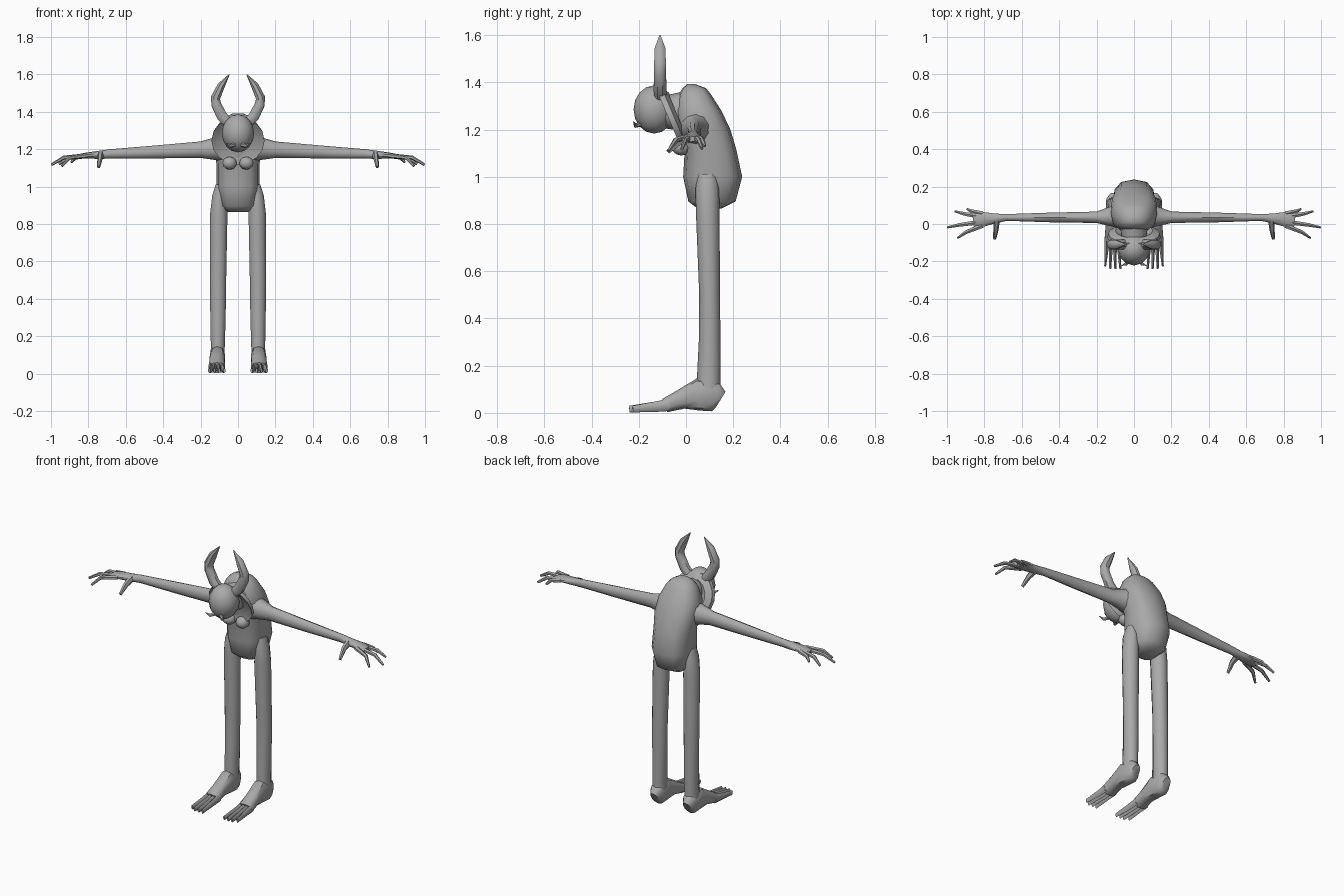
import bpy, bmesh, math
from mathutils import Vector

grey = bpy.data.materials.new("plain_grey")
grey.diffuse_color = (0.4, 0.4, 0.4, 1)


def finish(name, bm, mirror=False, angle=45):
    bmesh.ops.recalc_face_normals(bm, faces=bm.faces)
    me = bpy.data.meshes.new(name)
    bm.to_mesh(me)
    bm.free()
    me.materials.append(grey)
    ob = bpy.data.objects.new(name, me)
    bpy.context.collection.objects.link(ob)
    bpy.ops.object.select_all(action='DESELECT')
    ob.select_set(True)
    bpy.context.view_layer.objects.active = ob
    bpy.ops.object.shade_smooth_by_angle(angle=math.radians(angle))
    if mirror:
        ob.modifiers.new("mirror", 'MIRROR')
    return ob


def sweep(bm, rings, sides, ref, power=1.0):
    """Skin rings (x, y, z, side radius, ref radius) along their path."""
    ref = Vector(ref)
    pts = [Vector(r[:3]) for r in rings]
    loops = []
    for i, r in enumerate(rings):
        t = (pts[min(i + 1, len(pts) - 1)] - pts[max(i - 1, 0)]).normalized()
        u = t.cross(ref).normalized()
        v = u.cross(t).normalized()
        loop = []
        for k in range(sides):
            a = 2 * math.pi * (k + 0.5) / sides
            c, s = math.cos(a), math.sin(a)
            c = math.copysign(abs(c) ** power, c)
            s = math.copysign(abs(s) ** power, s)
            loop.append(bm.verts.new(pts[i] + u * c * r[3] + v * s * r[4]))
        loops.append(loop)
    for a, b in zip(loops, loops[1:]):
        for k in range(sides):
            n = (k + 1) % sides
            bm.faces.new((a[k], a[n], b[n], b[k]))
    bm.faces.new(loops[0])
    bm.faces.new(loops[-1])


def tube(name, rings, sides, ref, mirror=False, power=1.0):
    bm = bmesh.new()
    sweep(bm, rings, sides, ref, power)
    return finish(name, bm, mirror)


def ball(name, loc, size, mirror=False, seg=12, rows=8):
    bm = bmesh.new()
    bmesh.ops.create_uvsphere(bm, u_segments=seg, v_segments=rows, radius=1)
    for v in bm.verts:
        v.co = Vector(v.co[i] * size[i] + loc[i] for i in range(3))
    return finish(name, bm, mirror, 60)


# hunched torso: (z, front y, back y, half width), skinned as level rings
profile = [(0.865, 0.05, 0.15, 0.06), (0.895, 0.01, 0.21, 0.095),
           (1.0, -0.012, 0.238, 0.115), (1.12, -0.005, 0.212, 0.115),
           (1.2, -0.035, 0.188, 0.128), (1.28, -0.045, 0.15, 0.122),
           (1.35, -0.03, 0.105, 0.09), (1.375, -0.015, 0.085, 0.065),
           (1.392, 0.005, 0.04, 0.025)]
bm = bmesh.new()
loops = []
for z, f, b, w in profile:
    loop = []
    for k in range(12):
        a = 2 * math.pi * k / 12
        c, s = math.cos(a), math.sin(a)
        x = math.copysign(abs(c) ** 0.75, c) * w
        y = math.copysign(abs(s) ** 0.8, s) * (b - f) / 2
        loop.append(bm.verts.new((x, (f + b) / 2 + y, z)))
    loops.append(loop)
for a, b in zip(loops, loops[1:]):
    for k in range(12):
        n = (k + 1) % 12
        bm.faces.new((a[k], a[n], b[n], b[k]))
bm.faces.new(loops[0])
bm.faces.new(loops[-1])
finish("torso", bm, angle=50)

# chest bumps
ball("chest", (0.045, -0.02, 1.125), (0.04, 0.04, 0.035), True, 10, 6)

# legs
tube("leg", [(0.095, 0.09, 1.01, 0.025, 0.04), (0.1, 0.09, 0.95, 0.04, 0.05),
             (0.103, 0.092, 0.85, 0.049, 0.05), (0.107, 0.1, 0.5, 0.046, 0.044),
             (0.107, 0.1, 0.3, 0.043, 0.046), (0.108, 0.096, 0.14, 0.039, 0.05),
             (0.11, 0.096, 0.06, 0.041, 0.05)], 10, (0, 1, 0), True)

# feet with four toes
bm = bmesh.new()
sweep(bm, [(0.11, 0.146, 0.055, 0.025, 0.04), (0.11, 0.125, 0.068, 0.041, 0.063),
           (0.11, 0.05, 0.078, 0.042, 0.068), (0.112, -0.02, 0.058, 0.042, 0.042),
           (0.113, -0.09, 0.031, 0.046, 0.03)], 10, (0, 0, 1), 0.8)
for i in range(4):
    x0, x1 = 0.08 + 0.022 * i, 0.073 + 0.027 * i
    tip = -0.24 if i < 3 else -0.225
    sweep(bm, [(x0, -0.07, 0.034, 0.013, 0.026), (x0, -0.13, 0.026, 0.012, 0.022),
               (x1, tip, 0.016, 0.006, 0.014)], 6, (0, 0, 1))
finish("foot", bm, True)

# arms with palm, fingers and thumb
bm = bmesh.new()
sweep(bm, [(0.07, 0.045, 1.205, 0.075, 0.075), (0.125, 0.04, 1.202, 0.055, 0.06),
           (0.2, 0.036, 1.197, 0.032, 0.044), (0.45, 0.035, 1.185, 0.027, 0.034),
           (0.68, 0.035, 1.175, 0.019, 0.025), (0.74, 0.03, 1.17, 0.027, 0.022),
           (0.81, 0.025, 1.166, 0.042, 0.016), (0.86, 0.022, 1.16, 0.037, 0.012)],
      10, (0, 0, 1))
fingers = [(0.055, 0.895, 0.08, 1.125), (0.038, 0.96, 0.068, 1.115),
           (0.012, 1.0, -0.018, 1.112), (-0.008, 0.945, -0.074, 1.105)]
for y0, x1, y1, z1 in fingers:
    xm, ym = 0.83 + (x1 - 0.83) * 0.6, y0 + (y1 - y0) * 0.55
    sweep(bm, [(0.81, y0, 1.165, 0.015, 0.013), (xm, ym, 1.155, 0.011, 0.011),
               (x1 - 0.003, y1, z1 + 0.005, 0.006, 0.007)], 6, (0, 0, 1))
sweep(bm, [(0.735, 0.02, 1.17, 0.022, 0.018), (0.738, -0.03, 1.15, 0.018, 0.014),
           (0.745, -0.077, 1.105, 0.01, 0.009)], 6, (1, 0, 0))
finish("arm", bm, True)

# neck and head
tube("neck", [(0, 0.03, 1.28, 0.085, 0.09), (0, -0.06, 1.275, 0.07, 0.075),
              (0, -0.12, 1.275, 0.06, 0.065)], 10, (0, 0, 1))
ball("head", (0, -0.135, 1.285), (0.086, 0.087, 0.102))

# tilted collar frill around the neck
bm = bmesh.new()
sections = [(0.07, 0.012), (0.105, 0.006), (0.142, -0.012), (0.138, 0.012), (0.1, 0.028)]
n = 16
axis = Vector((0, -0.92, -0.39)).normalized()
up = Vector((0, -0.39, 0.92)).normalized()
up = (Vector((0, 0, 1)) - axis * axis.z).normalized()
rows = []
for k in range(n):
    a = 2 * math.pi * k / n
    rows.append([bm.verts.new(Vector((0, -0.062, 1.25))
                 + Vector((1, 0, 0)) * r * math.cos(a) + up * r * math.sin(a) * 0.97
                 - axis * d) for r, d in sections])
for k in range(n):
    p, q = rows[k], rows[(k + 1) % n]
    for j in range(5):
        m = (j + 1) % 5
        bm.faces.new((p[j], q[j], q[m], p[m]))
finish("collar", bm, angle=35)

# horns
tube("horn", [(0.045, -0.11, 1.335, 0.028, 0.028), (0.085, -0.11, 1.375, 0.031, 0.029),
              (0.117, -0.11, 1.44, 0.029, 0.028), (0.12, -0.11, 1.475, 0.027, 0.027),
              (0.09, -0.11, 1.54, 0.022, 0.025), (0.046, -0.11, 1.6, 0.002, 0.002)],
     8, (0, 1, 0), True)

# small curved tusks and brow of the face
tube("tusk", [(0.02, -0.19, 1.225, 0.012, 0.012), (0.042, -0.213, 1.217, 0.01, 0.01),
              (0.065, -0.222, 1.233, 0.002, 0.002)], 6, (0, 0, 1), True)
